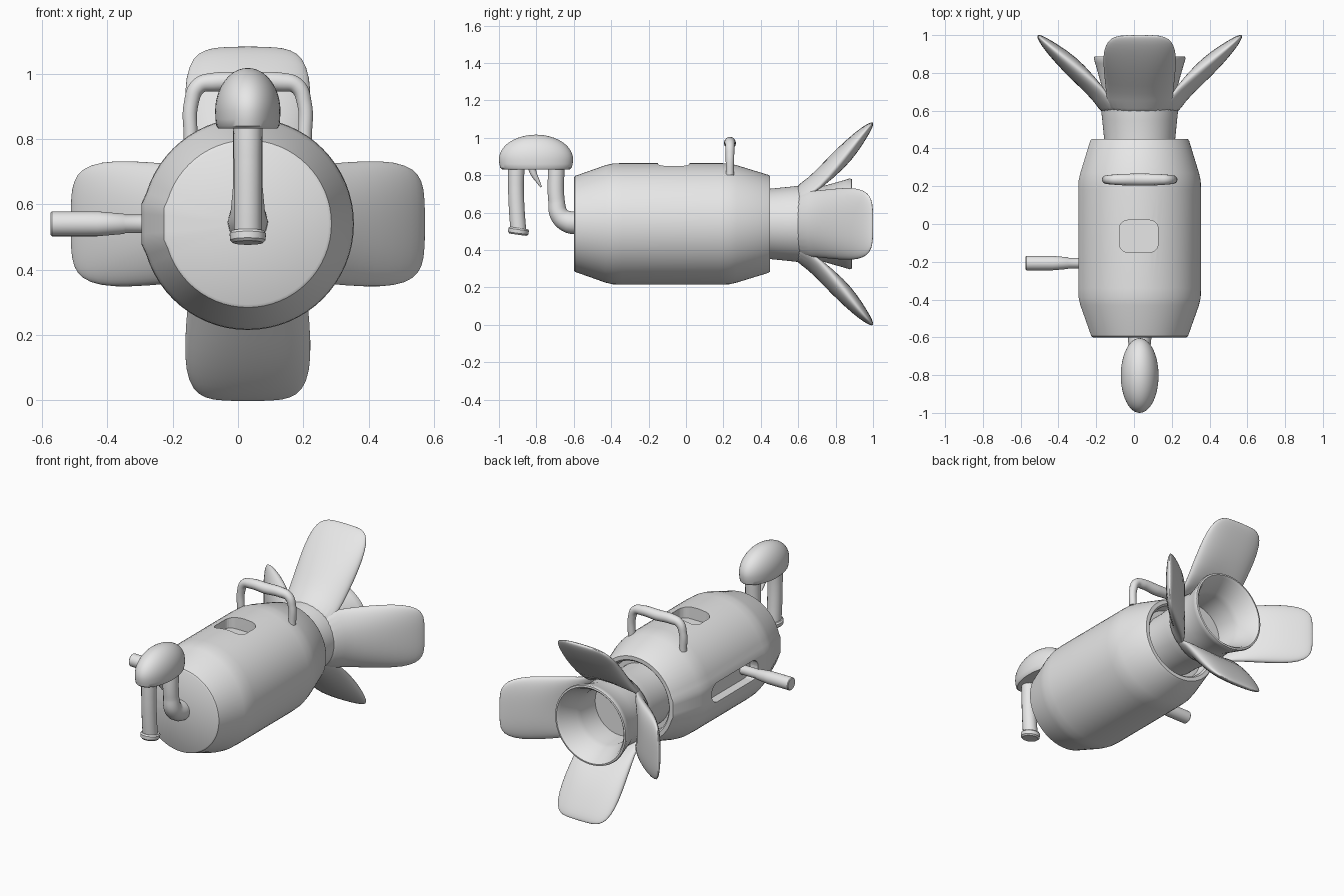
import bpy
import bmesh
from math import cos, sin, pi, radians, copysign
from mathutils import Matrix, Vector

cube = bpy.data.objects.get("Cube")
if cube:
    bpy.data.objects.remove(cube, do_unlink=True)

CX, CZ = 0.03, 0.54          # long axis of the body
AXIS_Y = Matrix.Translation((CX, 0, CZ)) @ Matrix.Rotation(-pi / 2, 4, 'X')

grey = bpy.data.materials.new("plain_grey")
grey.use_nodes = True
grey.diffuse_color = (0.8, 0.8, 0.8, 1)
grey.node_tree.nodes["Principled BSDF"].inputs["Base Color"].default_value = (0.8, 0.8, 0.8, 1)


def activate(obj):
    bpy.ops.object.select_all(action='DESELECT')
    obj.select_set(True)
    bpy.context.view_layer.objects.active = obj


def smooth(obj, angle=35):
    activate(obj)
    bpy.ops.object.shade_smooth_by_angle(angle=radians(angle))


def add_object(name, bm):
    bmesh.ops.recalc_face_normals(bm, faces=bm.faces)
    mesh = bpy.data.meshes.new(name)
    bm.to_mesh(mesh)
    bm.free()
    mesh.materials.append(grey)
    obj = bpy.data.objects.new(name, mesh)
    bpy.context.collection.objects.link(obj)
    return obj


def lathe(name, profile, matrix, steps=64, adjust=None):
    """Spin (radius, height) points about z, then place with a matrix."""
    bm = bmesh.new()
    vs = [bm.verts.new((r, 0, h)) for r, h in profile]
    es = [bm.edges.new(pair) for pair in zip(vs, vs[1:])]
    bmesh.ops.spin(bm, geom=vs + es, cent=(0, 0, 0), axis=(0, 0, 1),
                   angle=2 * pi, steps=steps, use_merge=True)
    bmesh.ops.remove_doubles(bm, verts=bm.verts, dist=0.0001)
    if adjust:
        for v in bm.verts:
            adjust(v)
    bm.transform(matrix)
    return smooth_return(add_object(name, bm))


def smooth_return(obj):
    smooth(obj)
    return obj


def tube(name, points, depth):
    """Round tube through (x, y, z, radius factor) points."""
    curve = bpy.data.curves.new(name, 'CURVE')
    curve.dimensions = '3D'
    curve.bevel_depth = depth
    curve.bevel_resolution = 5
    curve.use_fill_caps = True
    spline = curve.splines.new('BEZIER')
    spline.bezier_points.add(len(points) - 1)
    for p, (x, y, z, r) in zip(spline.bezier_points, points):
        p.co = (x, y, z)
        p.radius = r
        p.handle_left_type = p.handle_right_type = 'AUTO'
    curve.materials.append(grey)
    obj = bpy.data.objects.new(name, curve)
    bpy.context.collection.objects.link(obj)
    activate(obj)
    bpy.ops.object.convert(target='MESH')
    smooth(bpy.context.object)


def cut(target, center, size, axis, radius):
    """Cut a rounded pocket whose depth runs along the given axis."""
    bm = bmesh.new()
    bmesh.ops.create_cube(bm, size=1)
    bm.transform(Matrix.Translation(center) @ Matrix.Diagonal((*size, 1)))
    edges = [e for e in bm.edges
             if abs((e.verts[0].co - e.verts[1].co).normalized()[axis]) > 0.9]
    bmesh.ops.bevel(bm, geom=edges, offset=radius, segments=6, profile=0.5, affect='EDGES')
    cutter = add_object("pocket_cutter", bm)
    cutter.hide_render = True
    mod = target.modifiers.new("pocket", 'BOOLEAN')
    mod.object = cutter
    mod.operation = 'DIFFERENCE'
    mod.solver = 'EXACT'
    activate(target)
    bpy.ops.object.modifier_apply(modifier=mod.name)
    bpy.data.objects.remove(cutter, do_unlink=True)
    smooth(target)


# Barrel body with a narrow flat strip along its right side
def flatten_side(v):
    r = v.co.xy.length
    if r > 0.24 and v.co.x < 0 and abs(v.co.y) < 0.24 * r:
        v.co.x = -r


body = lathe("body", [(0, -0.6), (0.247, -0.6), (0.256, -0.594), (0.314, -0.43),
                      (0.323, -0.39), (0.325, -0.34), (0.325, 0.18), (0.323, 0.23),
                      (0.314, 0.27), (0.262, 0.44), (0.255, 0.45), (0.232, 0.45),
                      (0.222, 0.44), (0.215, 0.38), (0, 0.38)], AXIS_Y, adjust=flatten_side)
cut(body, (CX - 0.005, -0.065, 0.88), (0.205, 0.17, 0.18), 2, 0.045)
cut(body, (-0.3, -0.055, CZ), (0.12, 0.45, 0.12), 0, 0.055)

# Tail neck and open nozzle
lathe("tail_nozzle", [(0, 0.37), (0.187, 0.37), (0.188, 0.45), (0.198, 0.55), (0.208, 0.64),
                      (0.204, 0.74), (0.235, 0.85), (0.243, 0.875), (0.24, 0.886),
                      (0.23, 0.888), (0.218, 0.875), (0.175, 0.77), (0.168, 0.74),
                      (0.168, 0.6), (0, 0.6)], AXIS_Y)

# Four flared fins: (y, radius, half width, half thickness, bow)
STATIONS = [(0.57, 0.183, 0.168, 0.010, 1), (0.67, 0.215, 0.176, 0.035, 0.8),
            (0.76, 0.285, 0.186, 0.05, 0.4), (0.85, 0.375, 0.195, 0.051, 0.15),
            (0.92, 0.455, 0.192, 0.038, 0.05), (0.968, 0.508, 0.17, 0.024, 0),
            (0.99, 0.531, 0.135, 0.013, 0), (0.999, 0.541, 0.09, 0.004, 0)]


def fin(name, turn):
    bm = bmesh.new()
    rings = []
    count = 24
    for i, (y, r, half_w, half_t, bow) in enumerate(STATIONS):
        a, b = STATIONS[max(i - 1, 0)], STATIONS[min(i + 1, len(STATIONS) - 1)]
        normal = Vector((a[1] - b[1], b[0] - a[0])).normalized()
        ring = []
        for k in range(count):
            t = 2 * pi * k / count
            u = half_w * copysign(abs(cos(t)) ** 0.8, cos(t))
            v = half_t * sin(t)
            ring.append(bm.verts.new((u, y + normal.x * v, r + normal.y * v - bow * u * u / 0.4)))
        rings.append(ring)
    for lo, hi in zip(rings, rings[1:]):
        for k in range(count):
            n = (k + 1) % count
            bm.faces.new((lo[k], lo[n], hi[n], hi[k]))
    bm.faces.new(rings[0])
    bm.faces.new(rings[-1])
    bm.transform(Matrix.Translation((CX, 0, CZ)) @ Matrix.Rotation(turn, 4, 'Y'))
    obj = add_object(name, bm)
    obj.modifiers.new("rounding", 'SUBSURF').levels = 1
    activate(obj)
    bpy.ops.object.modifier_apply(modifier="rounding")
    smooth(obj, 60)


for i, side in enumerate(("top", "left", "bottom", "right")):
    fin(side + "_fin", i * pi / 2)

# Carrying handle
half = [(0.175, 0.235, 0.80, 0.8), (0.173, 0.235, 0.91, 0.85),
        (0.15, 0.235, 0.962, 0.95), (0.10, 0.235, 0.974, 1.1)]
tube("handle", [(CX - x, y, z, r) for x, y, z, r in half] + [(CX, 0.235, 0.972, 1.2)]
     + [(CX + x, y, z, r) for x, y, z, r in reversed(half)], 0.027)

# Front elbow pipe up to the hood
tube("elbow_pipe", [(CX, -0.57, 0.545, 1.4), (CX, -0.625, 0.55, 1.35), (CX, -0.675, 0.585, 1.15),
                    (CX, -0.692, 0.66, 1), (CX, -0.694, 0.85, 1)], 0.045)

# Domed oval hood
dome = [(cos(a * pi / 24), 0.885 + 0.132 * sin(a * pi / 24)) for a in range(12)]
lathe("hood", [(0, 0.832), (0.91, 0.832), (0.965, 0.84), (0.99, 0.86)] + dome + [(0, 1.017)],
      Matrix.Translation((CX, -0.802, 0)) @ Matrix.Diagonal((0.1, 0.198, 1, 1)), 48)

# Hanging front tube with end collar
tube("front_tube", [(CX, -0.906, 0.86, 1.05), (CX, -0.909, 0.74, 1), (CX, -0.905, 0.62, 1),
                    (CX, -0.895, 0.49, 1)], 0.043)
lathe("tube_collar", [(0, -0.018), (0.046, -0.018), (0.054, -0.01), (0.056, 0.01),
                      (0.05, 0.018), (0, 0.018)],
      Matrix.Translation((CX, -0.896, 0.5)) @ Matrix.Rotation(radians(-8), 4, 'X'), 32)

# Small trigger under the hood
tube("trigger", [(CX, -0.826, 0.85, 1.6), (CX, -0.815, 0.81, 1.3), (CX, -0.793, 0.77, 0.8),
                 (CX, -0.775, 0.738, 0.35)], 0.014)

# Side lever rod standing in the slot
lathe("side_lever", [(0, 0.2), (0.028, 0.2), (0.028, 0.345), (0.031, 0.35), (0.038, 0.43),
                     (0.038, 0.57), (0.034, 0.574), (0, 0.574)],
      Matrix.Translation((0, -0.207, CZ)) @ Matrix.Rotation(-pi / 2, 4, 'Y'), 32)
